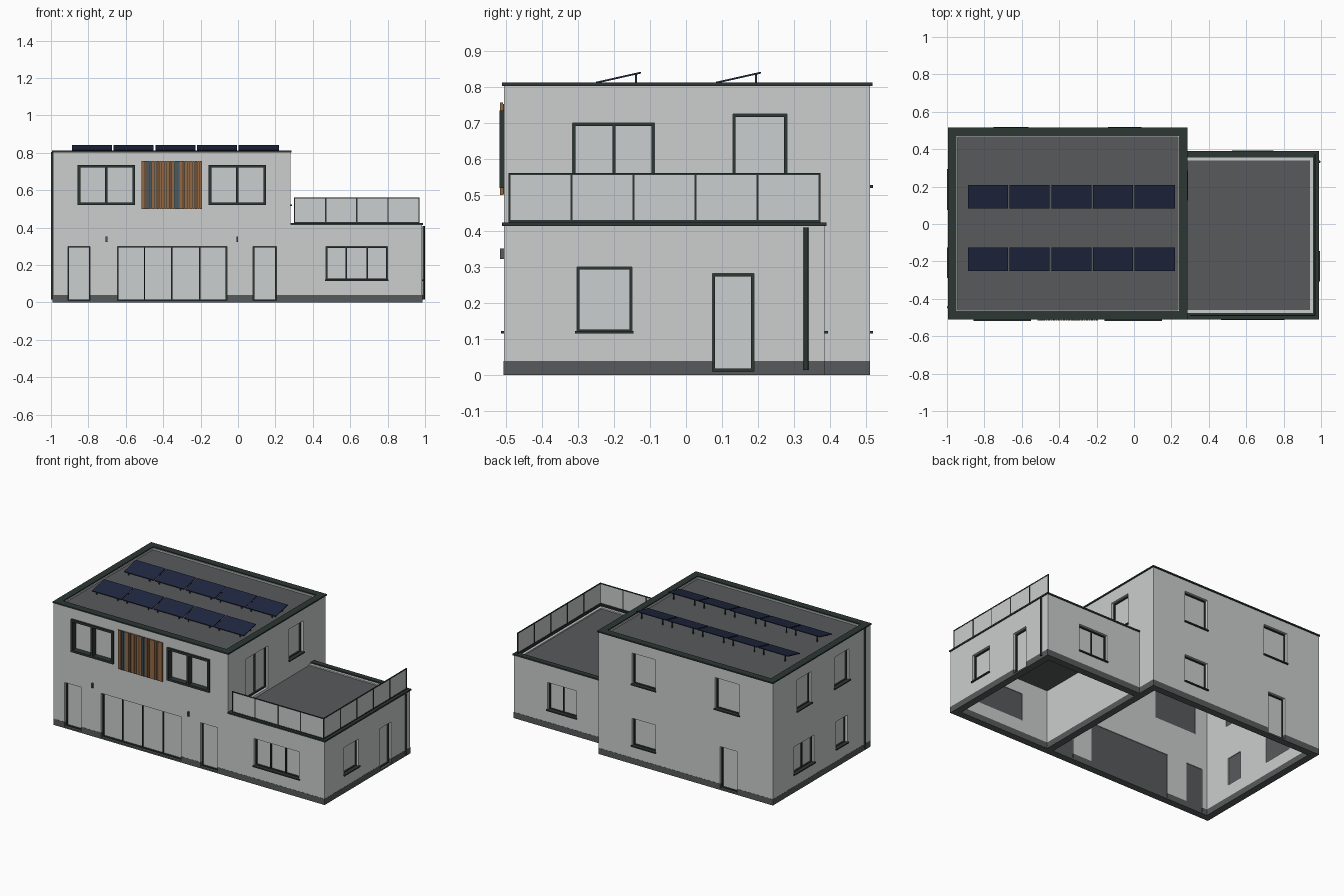
import bpy, bmesh, math
from mathutils import Matrix, Vector

if "Cube" in bpy.data.objects:
    bpy.data.objects.remove(bpy.data.objects["Cube"])


def material(name, rgb):
    m = bpy.data.materials.new(name)
    m.diffuse_color = (*rgb, 1)
    m.use_nodes = True
    m.node_tree.nodes["Principled BSDF"].inputs["Base Color"].default_value = m.diffuse_color
    return m


WALL = material("light_render", (0.60, 0.62, 0.61))
GLASS = material("pale_glass", (0.60, 0.62, 0.62))
GREY = material("mid_grey", (0.095, 0.102, 0.106))
TRIM = material("dark_trim", (0.026, 0.038, 0.035))
SOLAR = material("navy_panel", (0.014, 0.021, 0.052))
WOOD = material("warm_wood", (0.29, 0.14, 0.06))
BROWN = material("brown_wood", (0.17, 0.08, 0.035))
SLATE = material("slate_blue", (0.07, 0.10, 0.11))


def make(name, boxes, mat, matrix=None):
    """One object from boxes given as (x0, x1, y0, y1, z0, z1)."""
    bm = bmesh.new()
    for x0, x1, y0, y1, z0, z1 in boxes:
        c = Vector(((x0 + x1) / 2, (y0 + y1) / 2, (z0 + z1) / 2))
        s = Matrix.Diagonal((abs(x1 - x0), abs(y1 - y0), abs(z1 - z0), 1))
        bmesh.ops.create_cube(bm, size=1, matrix=Matrix.Translation(c) @ s)
    me = bpy.data.meshes.new(name)
    bm.to_mesh(me)
    bm.free()
    me.materials.append(mat)
    ob = bpy.data.objects.new(name, me)
    bpy.context.collection.objects.link(ob)
    if matrix:
        ob.matrix_world = matrix
    return ob


def ring(x0, x1, y0, y1, z0, z1, w, left=True):
    """Rectangular border of width w, optionally open on the left."""
    r = [(x0, x1, y0, y0 + w, z0, z1), (x0, x1, y1 - w, y1, z0, z1),
         (x1 - w, x1, y0 + w, y1 - w, z0, z1)]
    return r + ([(x0, x0 + w, y0 + w, y1 - w, z0, z1)] if left else [])


# Wall planes: running axis, face position, outward sign
SIDES = {"front": ("x", -0.505, -1), "back": ("x", 0.51, 1), "wing_back": ("x", 0.385, 1),
         "left": ("y", -0.99, -1), "right": ("y", 0.985, 1), "terrace": ("y", 0.28, 1)}


def on_wall(side, u0, u1, d0, d1, z0, z1):
    axis, face, s = SIDES[side]
    a, b = sorted((face + s * d0, face + s * d1))
    return (u0, u1, a, b, z0, z1) if axis == "x" else (a, b, u0, u1, z0, z1)


# Openings: side, u0, u1, z0, z1, dividers, has sill, frame width, frame front
OPENINGS = [
    ("front", -0.91, -0.79, 0.01, 0.30, [], 0, 0.007, -0.015),
    ("front", -0.645, -0.06, 0.01, 0.30, [-0.50, -0.355, -0.205], 0, 0.007, -0.015),
    ("front", 0.08, 0.205, 0.01, 0.30, [], 0, 0.007, -0.015),
    ("front", 0.47, 0.80, 0.12, 0.30, [0.58, 0.69], 1, 0.008, -0.015),
    ("front", -0.857, -0.55, 0.52, 0.735, [-0.704], 0, 0.014, 0.013),
    ("front", -0.157, 0.15, 0.52, 0.735, [-0.004], 0, 0.014, 0.013),
    ("right", -0.303, -0.15, 0.12, 0.30, [], 1, 0.007, -0.015),
    ("right", 0.073, 0.188, 0.01, 0.282, [], 0, 0.008, -0.015),
    ("terrace", -0.315, -0.088, 0.425, 0.70, [-0.20], 0, 0.008, -0.015),
    ("terrace", 0.13, 0.28, 0.52, 0.725, [], 1, 0.008, -0.015),
    ("back", -0.135, 0.035, 0.525, 0.73, [], 1, 0.007, -0.015),
    ("back", -0.745, -0.57, 0.525, 0.73, [], 1, 0.007, -0.015),
    ("back", -0.135, 0.035, 0.12, 0.30, [], 1, 0.007, -0.015),
    ("back", -0.73, -0.605, 0.01, 0.285, [], 0, 0.007, -0.015),
    ("wing_back", 0.53, 0.74, 0.12, 0.30, [0.635], 1, 0.007, -0.015),
    ("left", 0.11, 0.26, 0.525, 0.73, [], 1, 0.007, -0.015),
    ("left", -0.285, -0.13, 0.525, 0.73, [], 1, 0.007, -0.015),
    ("left", 0.08, 0.29, 0.12, 0.30, [0.185], 1, 0.007, -0.015),
    ("left", -0.265, -0.15, 0.12, 0.30, [], 1, 0.007, -0.015),
]

frames, panes, backs, sills, holes = [], [], [], [], []
for side, u0, u1, z0, z1, divs, sill, w, f in OPENINGS:
    holes.append(on_wall(side, u0, u1, -0.06, 0.03, z0, z1))
    bars = [(u0, u0 + w, z0, z1), (u1 - w, u1, z0, z1),
            (u0 + w, u1 - w, z0, z0 + w), (u0 + w, u1 - w, z1 - w, z1)]
    bars += [(d - w / 2, d + w / 2, z0 + w, z1 - w) for d in divs]
    frames += [on_wall(side, a, b, -0.035, f, c, d) for a, b, c, d in bars]
    panes.append(on_wall(side, u0, u1, -0.030, -0.024, z0, z1))
    backs.append(on_wall(side, u0, u1, -0.040, -0.032, z0, z1))
    if sill:
        sills.append(on_wall(side, u0 - 0.005, u1 + 0.005, -0.02, 0.009, z0 - 0.005, z0 + 0.003))

# Hollow walls and plinth, cut by the openings
cutter = make("opening_cutter", holes, WALL)
cutter.hide_render = True


def shell(name, box, inner, mat):
    core = make(name + "_core", [inner], mat)
    ob = make(name, [box], mat)
    bpy.context.view_layer.objects.active = ob
    for c in (core, cutter):
        mod = ob.modifiers.new("cut", "BOOLEAN")
        mod.operation, mod.solver, mod.object = "DIFFERENCE", "EXACT", c
        bpy.ops.object.modifier_apply(modifier=mod.name)
    bpy.data.objects.remove(core)


MAIN_IN = (-0.945, 0.235, -0.46, 0.465, -0.1, 1)
WING_IN = (0.2, 0.94, -0.46, 0.34, -0.1, 1)
shell("main_walls", (-0.99, 0.28, -0.505, 0.51, 0.04, 0.805), MAIN_IN, WALL)
shell("wing_walls", (0.28, 0.985, -0.505, 0.385, 0.04, 0.416), WING_IN, WALL)
shell("main_plinth", (-0.991, 0.281, -0.506, 0.511, 0, 0.04), MAIN_IN, GREY)
shell("wing_plinth", (0.281, 0.986, -0.506, 0.386, 0, 0.04), WING_IN, GREY)
bpy.data.objects.remove(cutter)

make("window_frames", frames, TRIM)
make("window_panes", panes, GLASS)
make("window_backs", backs, GREY)
make("window_sills", sills, TRIM)

# Roofs and parapet caps
make("main_roof", [(-0.95, 0.24, -0.465, 0.47, 0.775, 0.795)], GREY)
make("wing_roof", [(0.28, 0.945, -0.465, 0.345, 0.39, 0.408)], GREY)
make("main_parapet_cap", ring(-0.995, 0.286, -0.51, 0.517, 0.803, 0.812, 0.046), TRIM)
make("wing_parapet_cap", ring(0.281, 0.99, -0.51, 0.39, 0.414, 0.424, 0.034, False), TRIM)

# Terrace railing on the front and right edges
xs = [0.303 + i * 0.166 for i in range(5)]
ys = [-0.49 + i * 0.172 for i in range(6)]
RX, RY, t = 0.967, -0.49, 0.003
posts = [(x - t, x + t, RY - t, RY + t, 0.42, 0.56) for x in xs]
posts += [(RX - t, RX + t, y - t, y + t, 0.42, 0.56) for y in ys[1:]]
make("railing_posts", posts, TRIM)
rails = []
for z in (0.427, 0.558):
    rails += [(0.30, RX + t, RY - t, RY + t, z - t, z + t), (RX - t, RX + t, RY, 0.373, z - t, z + t)]
make("railing_rails", rails, TRIM)
make("railing_glass", [(0.303, RX, RY - 0.001, RY + 0.001, 0.43, 0.555),
                       (RX - 0.001, RX + 0.001, RY, 0.37, 0.43, 0.555)], GLASS)

# Tilted solar panels in two rows of five, with rear legs
tilt = math.atan2(0.028, 0.125)
legs = []
for row, y0 in enumerate((-0.25, 0.083)):
    row_panels = []
    for i in range(5):
        x = -0.888 + i * 0.223
        row_panels.append((x, x + 0.214, 0, 0.128, -0.002, 0.003))
        for lx in (x + 0.03, x + 0.184):
            legs.append((lx - t, lx + t, y0 + 0.108, y0 + 0.114, 0.79, 0.836))
            legs.append((lx - t, lx + t, y0 + 0.002, y0 + 0.008, 0.79, 0.812))
    make(f"solar_panels_{row + 1}", row_panels, SOLAR,
         Matrix.Translation((0, y0, 0.811)) @ Matrix.Rotation(tilt, 4, "X"))
make("solar_legs", legs, TRIM)

# Vertical timber screen between the upper windows
make("screen_backing", [(-0.512, -0.193, -0.509, -0.504, 0.502, 0.753)], TRIM)
slats = {"wood": [], "brown": [], "slate": []}
for i in range(24):
    x = -0.515 + i * 0.01355
    kind = "slate" if i in (2, 3, 13, 14) else "brown" if i % 5 == 1 else "wood"
    slats[kind].append((x, x + 0.0115, -0.516, -0.508, 0.50, 0.756))
for kind, mat in (("wood", WOOD), ("brown", BROWN), ("slate", SLATE)):
    make(f"screen_slats_{kind}", slats[kind], mat)

# Wall lamps beside the ground floor doors
make("wall_lamps", [(x - 0.005, x + 0.005, -0.516, -0.503, 0.322, 0.352) for x in (-0.704, -0.004)], GREY)

# Downpipes
for name, x, y, top in (("left_downpipe", -0.994, -0.445, 0.805), ("right_downpipe", 0.992, 0.333, 0.41)):
    bpy.ops.mesh.primitive_cylinder_add(vertices=12, radius=0.0065, depth=top - 0.015,
                                        location=(x, y, (top + 0.015) / 2))
    pipe = bpy.context.object
    pipe.name = name
    pipe.data.materials.append(TRIM)
    bpy.ops.object.shade_smooth_by_angle()
